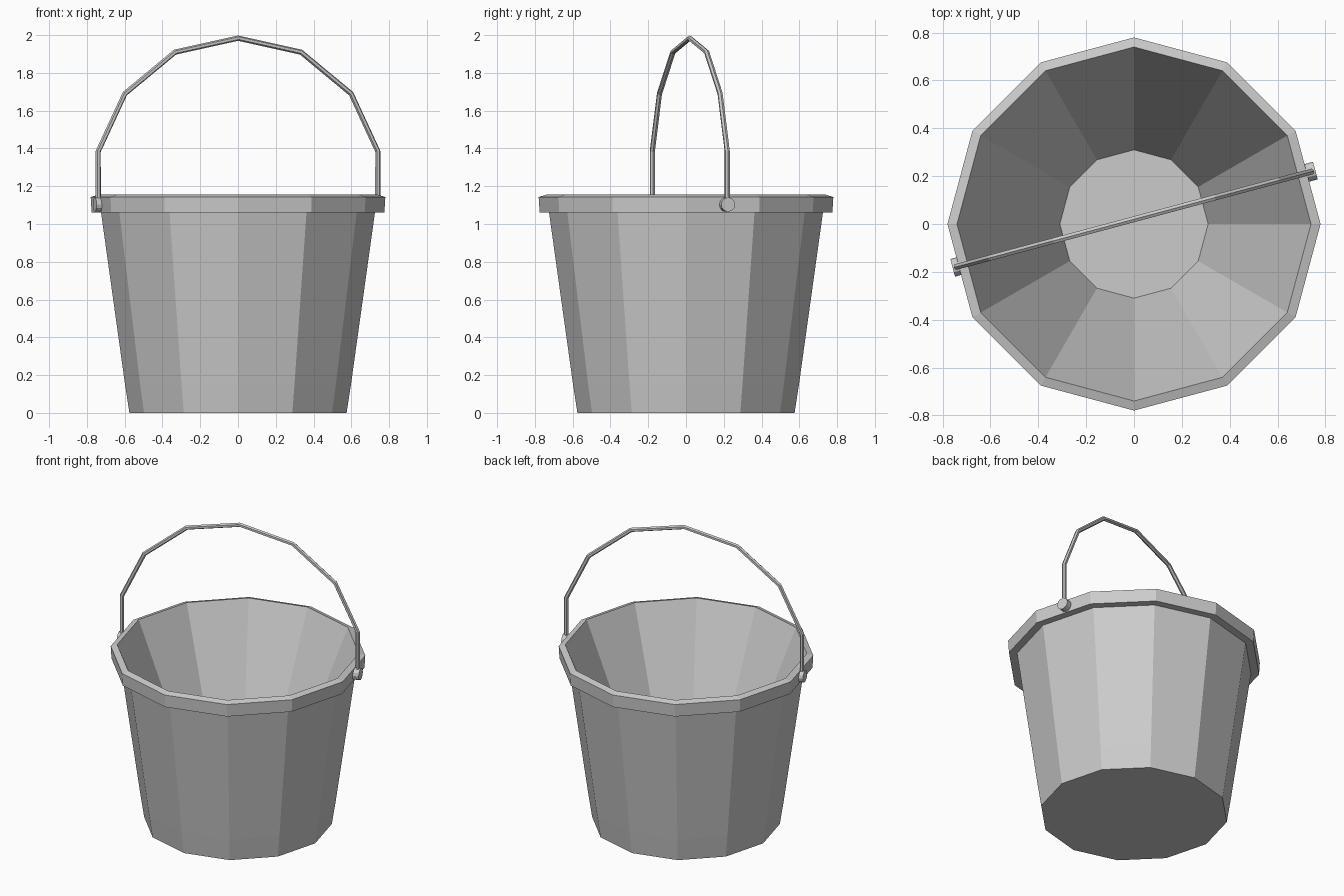
import bpy, bmesh
from math import cos, sin, pi, radians
from mathutils import Matrix, Vector

if "Cube" in bpy.data.objects:
    bpy.data.objects.remove(bpy.data.objects["Cube"])

SIDES = 12
TURN = radians(15)          # handle is swung 15 degrees around z
OFFSET_Y = 0.02


def lathe(name, profile, closed=False, cap=False):
    """Spin an (r, z) profile into a flat-faced 12-sided shell."""
    bm = bmesh.new()
    rings = [[bm.verts.new((r * cos(2 * pi * i / SIDES), r * sin(2 * pi * i / SIDES), z))
              for i in range(SIDES)] for r, z in profile]
    pairs = list(zip(rings, rings[1:]))
    if closed:
        pairs.append((rings[-1], rings[0]))
    for a, b in pairs:
        for i in range(SIDES):
            j = (i + 1) % SIDES
            bm.faces.new((a[i], a[j], b[j], b[i]))
    if cap:
        bm.faces.new(rings[0])
        bm.faces.new(rings[-1])
    bmesh.ops.recalc_face_normals(bm, faces=bm.faces)
    mesh = bpy.data.meshes.new(name)
    bm.to_mesh(mesh)
    bm.free()
    obj = bpy.data.objects.new(name, mesh)
    bpy.context.collection.objects.link(obj)
    return obj


# Bucket: underside, outer wall, overhanging rim, inner wall, floor
lathe("bucket_body", [
    (0.575, 0.0), (0.598, 0.15), (0.725, 1.06),
    (0.775, 1.06), (0.78, 1.143), (0.74, 1.155),
    (0.31, 0.15),
], cap=True)

# Handle: straight legs and a faceted arch of thin wire
half = [(0.766, 1.10), (0.766, 1.385), (0.62, 1.69), (0.345, 1.91)]
path = [(-u, z) for u, z in half] + [(0, 1.984)] + half[::-1]
curve = bpy.data.curves.new("handle", 'CURVE')
curve.dimensions = '3D'
curve.bevel_depth = 0.014
curve.bevel_resolution = 1
curve.use_fill_caps = True
spline = curve.splines.new('POLY')
spline.points.add(len(path) - 1)
for p, (u, z) in zip(spline.points, path):
    p.co = (u, 0, z, 1)
spline.use_smooth = False
handle = bpy.data.objects.new("handle", curve)
bpy.context.collection.objects.link(handle)
handle.location = (0, OFFSET_Y, 0)
handle.rotation_euler = (0, 0, TURN)

# Pivot studs where the handle meets the rim
for side, label in ((-1, "left"), (1, "right")):
    bpy.ops.mesh.primitive_cylinder_add(vertices=12, radius=0.038, depth=0.042)
    stud = bpy.context.object
    stud.name = "pivot_" + label
    spin = Matrix.Rotation(TURN, 4, 'Z')
    pos = spin @ Vector((side * 0.764, 0, 1.103)) + Vector((0, OFFSET_Y, 0))
    stud.matrix_world = Matrix.Translation(pos) @ spin @ Matrix.Rotation(pi / 2, 4, 'Y')
